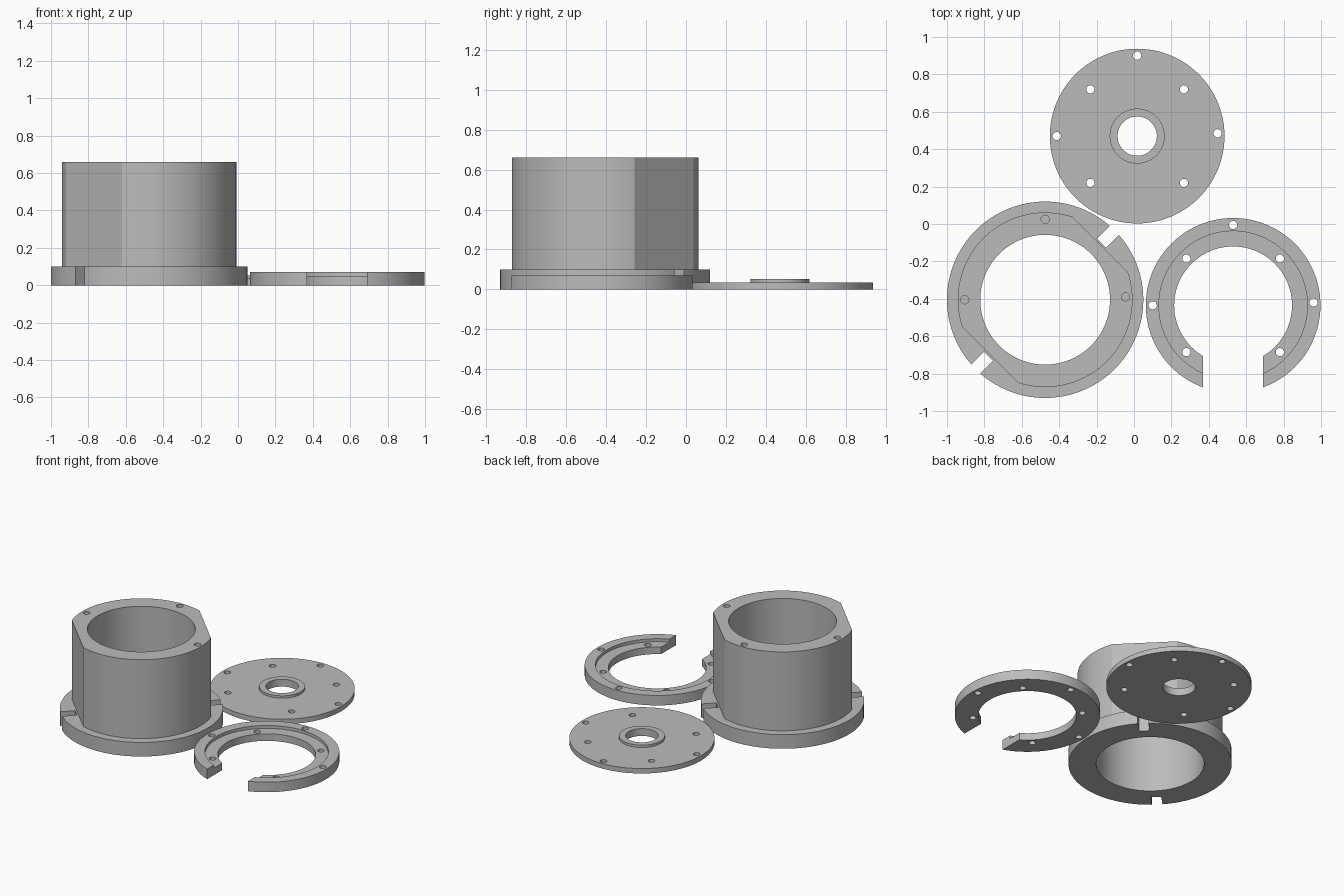
import bpy, bmesh, math
from mathutils import Matrix, Vector

cube = bpy.data.objects.get("Cube")
if cube:
    bpy.data.objects.remove(cube, do_unlink=True)

grey = bpy.data.materials.new("grey plastic")
grey.use_nodes = True
COLOR = (0.5, 0.5, 0.5, 1)
grey.diffuse_color = COLOR
grey.node_tree.nodes["Principled BSDF"].inputs["Base Color"].default_value = COLOR

SEGMENTS = 96
HOLE_R = 0.022
FLAT_DIST = 0.417


def to_object(name, bm):
    bmesh.ops.recalc_face_normals(bm, faces=bm.faces)
    mesh = bpy.data.meshes.new(name)
    bm.to_mesh(mesh)
    bm.free()
    mesh.materials.append(grey)
    obj = bpy.data.objects.new(name, mesh)
    bpy.context.collection.objects.link(obj)
    return obj


def lathe(name, profile, center):
    """Revolve a closed (radius, z) profile around the z axis."""
    bm = bmesh.new()
    rings = []
    for i in range(SEGMENTS):
        a = 2 * math.pi * i / SEGMENTS
        rings.append([bm.verts.new((r * math.cos(a), r * math.sin(a), z)) for r, z in profile])
    n = len(profile)
    for i in range(SEGMENTS):
        p, q = rings[i], rings[(i + 1) % SEGMENTS]
        for k in range(n):
            m = (k + 1) % n
            bm.faces.new((p[k], q[k], q[m], p[m]))
    obj = to_object(name, bm)
    obj.location = (*center, 0)
    return obj


def add_box(bm, size, offset, angle=0):
    m = Matrix.Rotation(angle, 4, "Z") @ Matrix.Translation(offset) @ Matrix.Diagonal((*size, 1))
    bmesh.ops.create_cube(bm, size=1, matrix=m)


def add_holes(bm, points, z_low, z_high):
    for x, y in points:
        bmesh.ops.create_cone(bm, cap_ends=True, segments=24, radius1=HOLE_R, radius2=HOLE_R,
                              depth=z_high - z_low,
                              matrix=Matrix.Translation((x, y, (z_low + z_high) / 2)))


def cut(obj, bm):
    """Subtract the cutter, given in the part's own space, and finish shading."""
    cutter = to_object("cutter", bm)
    cutter.location = obj.location
    cutter.hide_render = True
    bpy.context.view_layer.update()
    mod = obj.modifiers.new("cut", "BOOLEAN")
    mod.operation = "DIFFERENCE"
    mod.solver = "EXACT"
    mod.object = cutter
    bpy.ops.object.select_all(action="DESELECT")
    bpy.context.view_layer.objects.active = obj
    obj.select_set(True)
    bpy.ops.object.modifier_apply(modifier=mod.name)
    bpy.data.objects.remove(cutter, do_unlink=True)
    bpy.ops.object.shade_smooth_by_angle(angle=math.radians(25))


def ring_profile(inner, outer, low, high):
    return [(inner, low), (outer, low), (outer, high), (inner, high)]


DIAGONALS = (math.radians(45), math.radians(225))
AXIS_HOLES = [(0, 0.43), (-0.43, 0), (0.43, 0.015)]
CORNER_HOLES = [(sx * 0.25, sy * 0.25) for sx in (-1, 1) for sy in (-1, 1)]

# Housing: tall tube with two diagonal flats and blind screw holes
HOUSING = (-0.475, -0.405)
tube = lathe("housing_tube", ring_profile(0.347, 0.467, 0.1, 0.66), HOUSING)
bm = bmesh.new()
for a in DIAGONALS:
    add_box(bm, (0.2, 1, 1), (FLAT_DIST + 0.1, 0, 0.4), a)
add_holes(bm, AXIS_HOLES, 0.5, 0.7)
cut(tube, bm)

# Flange under the housing with two diagonal notches
flange = lathe("housing_flange", ring_profile(0.347, 0.525, 0, 0.1), HOUSING)
bm = bmesh.new()
for a in DIAGONALS:
    add_box(bm, (0.2, 0.068, 0.4), (0.427 + 0.1, 0, 0.05), a)
cut(flange, bm)

# Cover disc with a low raised collar round the shaft opening
disc = lathe("cover_disc", [(0.105, 0), (0.467, 0), (0.467, 0.035), (0.147, 0.035),
                            (0.147, 0.052), (0.105, 0.052)], (0.017, 0.47))
bm = bmesh.new()
add_holes(bm, AXIS_HOLES + CORNER_HOLES, -0.1, 0.2)
cut(disc, bm)

# Open retaining ring with a stepped inner ledge
ring = lathe("retaining_ring", [(0.315, 0), (0.467, 0), (0.467, 0.071), (0.397, 0.071),
                                (0.397, 0.05), (0.315, 0.05)], (0.53, -0.435))
bm = bmesh.new()
add_holes(bm, AXIS_HOLES + CORNER_HOLES, -0.1, 0.2)
add_box(bm, (0.32, 0.5, 0.4), (0, -0.45, 0.05))
cut(ring, bm)
